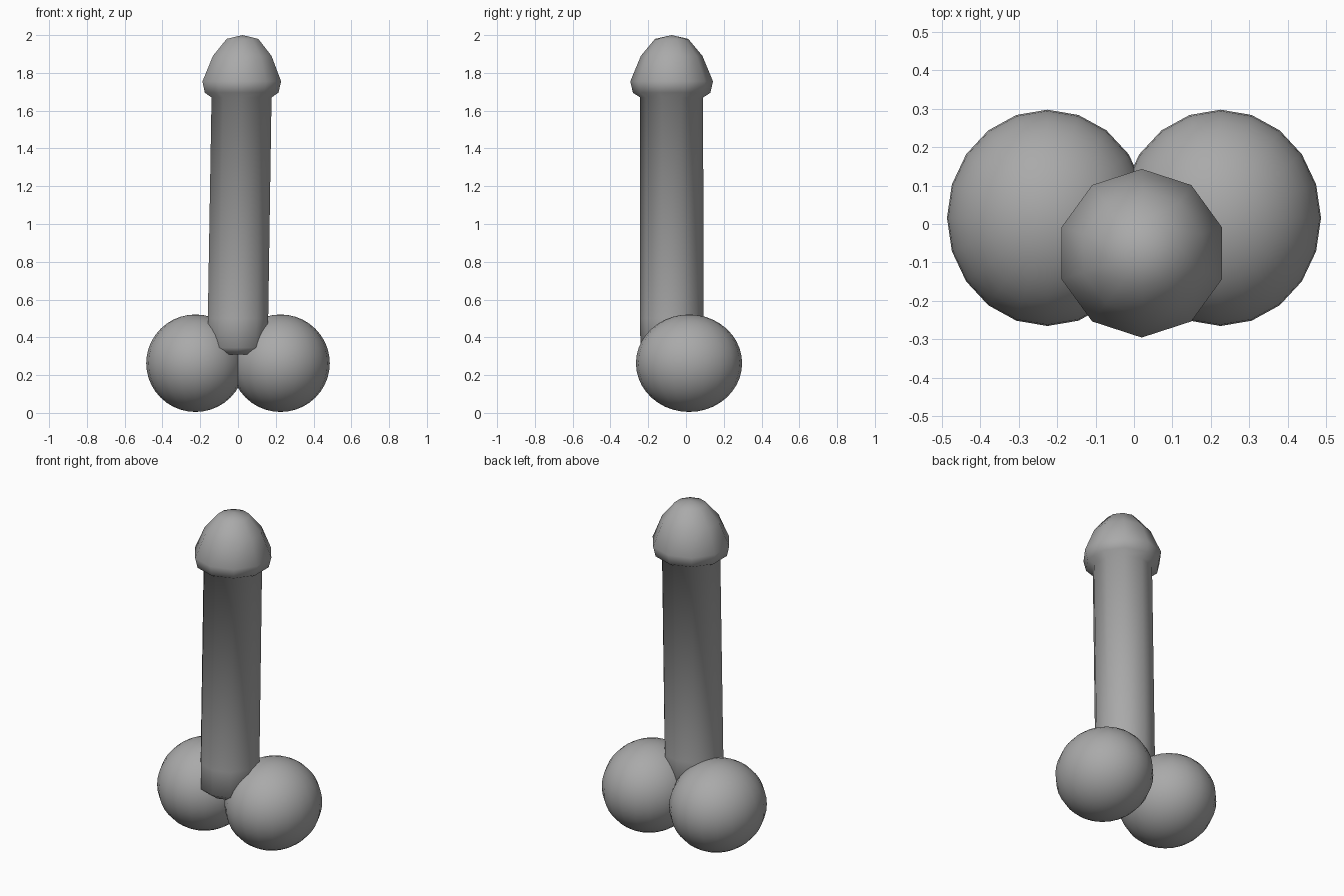
import bpy, bmesh, math

if "Cube" in bpy.data.objects:
    bpy.data.objects.remove(bpy.data.objects["Cube"])

grey = bpy.data.materials.new("mid_grey")
grey.diffuse_color = (0.4, 0.4, 0.4, 1)
grey.use_nodes = True
grey.node_tree.nodes["Principled BSDF"].inputs["Base Color"].default_value = grey.diffuse_color


def finish(name, bm):
    bmesh.ops.recalc_face_normals(bm, faces=bm.faces)
    mesh = bpy.data.meshes.new(name)
    bm.to_mesh(mesh)
    bm.free()
    mesh.materials.append(grey)
    for face in mesh.polygons:
        face.use_smooth = True
    obj = bpy.data.objects.new(name, mesh)
    bpy.context.collection.objects.link(obj)
    return obj


def lathe(name, profile, sides=10, y=-0.076):
    """Stack rings of (radius, z), leaning slightly towards +x."""
    bm = bmesh.new()
    rings = []
    for r, z in profile:
        lean = 0.016 * (z - 0.5)
        ring = []
        for i in range(sides):
            a = math.pi / 2 + 2 * math.pi * i / sides
            ring.append(bm.verts.new((lean + r * math.cos(a), y + r * math.sin(a), z)))
        rings.append(ring)
    for low, high in zip(rings, rings[1:]):
        for i in range(sides):
            j = (i + 1) % sides
            bm.faces.new((low[i], low[j], high[j], high[i]))
    # Close the bottom flat and the top with a shallow point
    bm.faces.new(rings[0][::-1])
    z_top = 2.0
    tip = bm.verts.new((0.016 * (z_top - 0.5), y, z_top))
    for i in range(sides):
        bm.faces.new((rings[-1][i], rings[-1][(i + 1) % sides], tip))
    return finish(name, bm)


# Upright column with chamfered foot and flared domed cap
lathe("column_and_cap", [
    (0.12, 0.31), (0.165, 0.345), (0.168, 0.5), (0.167, 1.67),
    (0.205, 1.695), (0.219, 1.755), (0.163, 1.89), (0.088, 1.98),
])

# Pair of round base lobes
for side, label in ((-1, "left"), (1, "right")):
    bm = bmesh.new()
    bmesh.ops.create_uvsphere(bm, u_segments=20, v_segments=20, radius=1)
    bmesh.ops.scale(bm, vec=(0.261, 0.281, 0.258), verts=bm.verts)
    bmesh.ops.translate(bm, vec=(side * 0.225, 0.016, 0.263), verts=bm.verts)
    finish(label + "_base_lobe", bm)

bpy.context.view_layer.update()
for obj in bpy.context.collection.objects:
    obj.select_set(True)
bpy.context.view_layer.objects.active = bpy.data.objects["column_and_cap"]
bpy.ops.object.shade_smooth_by_angle(angle=math.radians(60))
